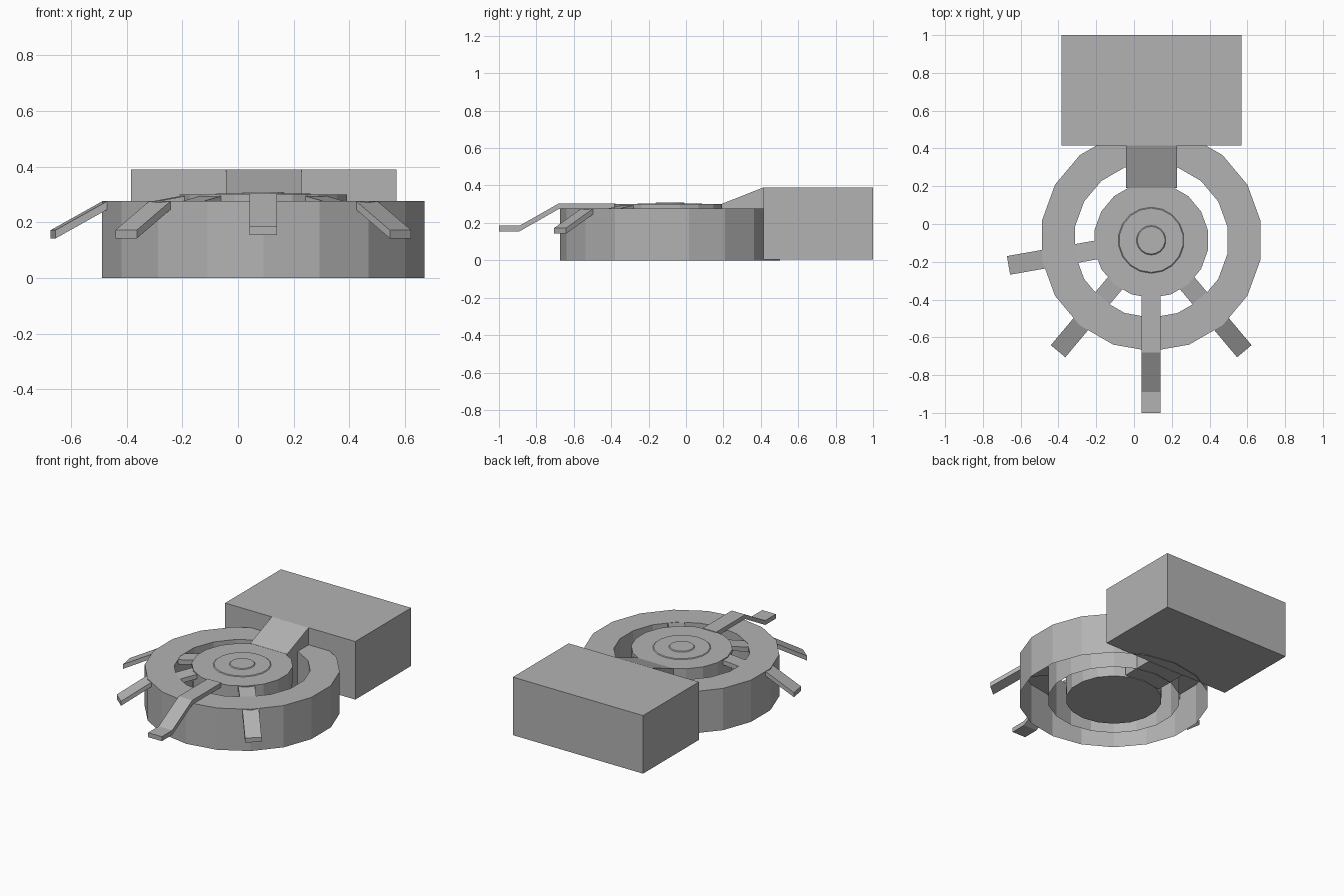
import bpy, bmesh, math
from mathutils import Matrix, Vector

if "Cube" in bpy.data.objects:
    bpy.data.objects.remove(bpy.data.objects["Cube"])

CX, CY = 0.091, -0.086   # wheel centre

grey = bpy.data.materials.new("mid_grey")
grey.diffuse_color = (0.45, 0.45, 0.45, 1)
grey.use_nodes = True
grey.node_tree.nodes["Principled BSDF"].inputs["Base Color"].default_value = grey.diffuse_color


def make(name, bm):
    bmesh.ops.recalc_face_normals(bm, faces=bm.faces)
    me = bpy.data.meshes.new(name)
    bm.to_mesh(me)
    bm.free()
    me.materials.append(grey)
    ob = bpy.data.objects.new(name, me)
    bpy.context.collection.objects.link(ob)
    return ob


def lathe(name, profile, sides=18):
    """Revolve (radius, z) points around the wheel axis, a vertex facing front."""
    bm = bmesh.new()
    rings = []
    for r, z in profile:
        if r == 0:
            rings.append([bm.verts.new((CX, CY, z))] * sides)
            continue
        ring = []
        for i in range(sides):
            a = math.tau * i / sides - math.pi / 2
            ring.append(bm.verts.new((CX + r * math.cos(a), CY + r * math.sin(a), z)))
        rings.append(ring)
    for lo, hi in zip(rings, rings[1:]):
        for i in range(sides):
            j = (i + 1) % sides
            quad = list(dict.fromkeys((lo[i], lo[j], hi[j], hi[i])))
            bm.faces.new(quad)
    return make(name, bm)


def prism(name, profile, width, matrix):
    """Extrude an outline of (x, z) points sideways by width, then place it."""
    bm = bmesh.new()
    h = width / 2
    a = [bm.verts.new(matrix @ Vector((x, -h, z))) for x, z in profile]
    b = [bm.verts.new(matrix @ Vector((x, h, z))) for x, z in profile]
    bm.faces.new(a)
    bm.faces.new(b[::-1])
    for i in range(len(a)):
        j = (i + 1) % len(a)
        bm.faces.new((a[i], a[j], b[j], b[i]))
    return make(name, bm)


def arm(name, top, angle, thickness=0.03):
    outline = top + [(r, z - thickness) for r, z in reversed(top)]
    m = Matrix.Translation((CX, CY, 0)) @ Matrix.Rotation(math.radians(angle), 4, 'Z')
    return prism(name, outline, 0.1, m)


# Outer ring, open underneath
lathe("outer_ring", [(0.588, 0), (0.588, 0.277), (0.41, 0.277), (0.41, 0)])

# Solid hub with two very shallow stepped discs
lathe("hub", [(0, 0), (0.297, 0), (0.305, 0.3), (0.175, 0.3), (0.17, 0.304),
              (0.078, 0.304), (0.073, 0.309), (0, 0.309)])

# Long front arm with a flat tip
arm("front_arm", [(0.29, 0.304), (0.594, 0.304), (0.804, 0.185), (0.914, 0.185)], -90)

# Three short arms passing just under the ring top
for label, angle in (("left", 190), ("front_left", 230), ("front_right", 310)):
    arm(label + "_arm", [(0.28, 0.297), (0.40, 0.275), (0.58, 0.275), (0.767, 0.172)], angle)

# Ramp from hub up to the rear block
turn = Matrix.Translation((0.0925, 0, 0)) @ Matrix.Rotation(math.pi / 2, 4, 'Z')
prism("ramp", [(0.19, 0.003), (0.19, 0.301), (0.415, 0.39), (0.415, 0.003)], 0.27, turn)

# Rear block
prism("rear_block", [(0.415, 0.005), (0.415, 0.39), (1.0, 0.39), (1.0, 0.005)], 0.955, turn)
